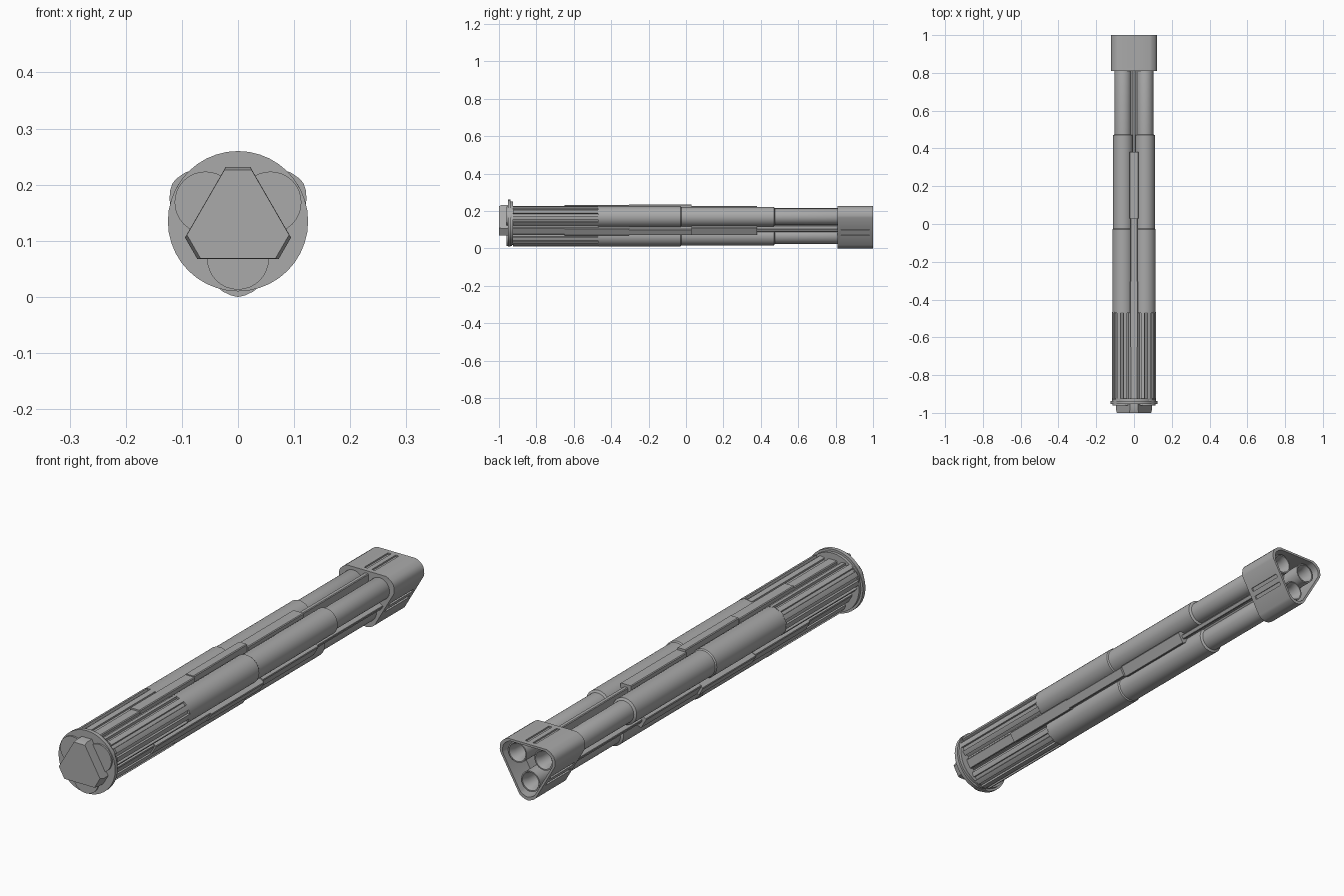
import bpy, bmesh, math

if "Cube" in bpy.data.objects:
    bpy.data.objects.remove(bpy.data.objects["Cube"])

AXIS_Z = 0.135      # height of the long axis
BARREL_R = 0.067    # distance of each barrel from the axis

grey = bpy.data.materials.new("mid grey metal")
grey.diffuse_color = (0.4, 0.4, 0.4, 1)
grey.use_nodes = True
grey.node_tree.nodes["Principled BSDF"].inputs["Base Color"].default_value = grey.diffuse_color


def turn(pts, a):
    c, s = math.cos(a), math.sin(a)
    return [(x * c - z * s, x * s + z * c) for x, z in pts]


def triple(corner):
    """Repeat one corner's points three times around the axis."""
    return [p for k in range(3) for p in turn(corner, k * math.tau / 3)]


def circle(r, cx=0, cz=0, n=32):
    return [(cx + r * math.cos(math.tau * i / n), cz + r * math.sin(math.tau * i / n)) for i in range(n)]


def scaled(pts, f):
    return [(x * f, z * f) for x, z in pts]


def add_loft(bm, sections):
    """Skin rings of (profile, y) and cap both ends."""
    rings = [[bm.verts.new((x, y, z + AXIS_Z)) for x, z in prof] for prof, y in sections]
    for a, b in zip(rings, rings[1:]):
        n = len(a)
        for i in range(n):
            bm.faces.new((a[i], a[(i + 1) % n], b[(i + 1) % n], b[i]))
    bm.faces.new(rings[0])
    bm.faces.new(rings[-1])


def make(name, *lofts):
    bm = bmesh.new()
    for sections in lofts:
        add_loft(bm, sections)
    bmesh.ops.recalc_face_normals(bm, faces=bm.faces[:])
    me = bpy.data.meshes.new(name)
    bm.to_mesh(me)
    bm.free()
    me.materials.append(grey)
    me.shade_smooth()
    me.set_sharp_from_angle(angle=math.radians(30))
    ob = bpy.data.objects.new(name, me)
    bpy.context.collection.objects.link(ob)
    return ob


def flutes(cx, cz, a0, n=10, outer=0.058, inner=0.049):
    """Ribbed round profile."""
    pts = []
    step = math.tau / n
    for i in range(n):
        for r, f in ((outer, -.27), (outer, 0), (outer, .27), (inner, .3), (inner, .5), (inner, .7)):
            a = a0 + step * (i + f)
            pts.append((cx + r * math.cos(a), cz + r * math.sin(a)))
    return pts


# Three stepped barrels with flared, open bores, and fluted rear sleeves
for k, side in enumerate(("lower", "right", "left")):
    a = -math.pi / 2 + k * math.tau / 3
    cx, cz = BARREL_R * math.cos(a), BARREL_R * math.sin(a)
    steps = [(0.057, -0.47), (0.057, -0.03), (0.053, -0.025), (0.053, 0.47), (0.044, 0.475),
             (0.044, 0.81), (0.041, 0.82), (0.041, 0.98), (0.036, 0.98), (0.028, 0.955), (0.027, 0.84)]
    make(side + "_barrel", [(circle(r, cx, cz), y) for r, y in steps])
    prof = flutes(cx, cz, a)
    make(side + "_fluted_sleeve", [(prof, -0.925), (prof, -0.465)])
    make(side + "_barrel_end", [(circle(0.055, cx, cz), -0.96), (circle(0.055, cx, cz), -0.93)])

# Central core filling the gaps between the barrels
core = circle(0.05, n=24)
make("central_core", [(core, -0.93), (core, 0.83)])

# Stepped rails lying in the three valleys
rail_steps = [(-0.93, -0.65, 0.020, 0.090), (-0.65, -0.305, 0.022, 0.096),
              (-0.305, 0.03, 0.019, 0.100), (0.03, 0.38, 0.024, 0.091),
              (0.38, 0.82, 0.009, 0.080)]
for k, side in enumerate(("top", "left", "right")):
    lofts = []
    for y0, y1, w, h in rail_steps:
        c = min(0.003, w * .3)
        prof = turn([(-w, 0.03), (w, 0.03), (w, h - c), (w - c, h), (c - w, h), (-w, h - c)],
                    k * math.tau / 3)
        lofts.append([(prof, y0), (prof, y1)])
    make(side + "_rail", *lofts)

# Rear round flange and its smaller step
disc = circle(0.125, n=40)
make("rear_flange", [(disc, -0.953), (disc, -0.937)])
step = circle(0.116, n=40)
make("flange_step", [(step, -0.94), (step, -0.925)])

# Truncated triangular end cap with tapered corners
cap_front = triple([(0.0245, 0.091), (-0.0245, 0.091)])
cap_back = triple([(0.022, 0.0965), (-0.022, 0.0965)])
make("rear_cap", [(cap_front, -1.0), (cap_back, -0.985), (cap_back, -0.95)])

# Triangular muzzle shroud: thin rim around a deep recess
shroud = triple([(-0.0355, -0.1186), (-0.027, -0.1255), (-0.012, -0.1325), (0, -0.135),
                 (0.012, -0.1325), (0.027, -0.1255), (0.0355, -0.1186)])
inner = scaled(shroud, 0.9)
block = make("muzzle_shroud", [(shroud, 0.81), (shroud, 1.0), (inner, 1.0), (inner, 0.9)])

# Paired grooves cut along each flat of the shroud
cuts = []
for k in range(3):
    for x in (-0.017, 0.017):
        prof = turn([(x - .007, .084), (x + .007, .084), (x + .007, .11), (x - .007, .11)],
                    k * math.tau / 3)
        cuts.append([(prof, 0.83), (prof, 0.98)])
cutter = make("groove_cutter", *cuts)
cutter.hide_render = True
mod = block.modifiers.new("grooves", 'BOOLEAN')
mod.operation = 'DIFFERENCE'
mod.solver = 'EXACT'
mod.object = cutter
bpy.context.view_layer.update()
cut_mesh = bpy.data.meshes.new_from_object(block.evaluated_get(bpy.context.evaluated_depsgraph_get()))
block.modifiers.clear()
block.data = cut_mesh
block.data.set_sharp_from_angle(angle=math.radians(30))
bpy.data.objects.remove(cutter)
